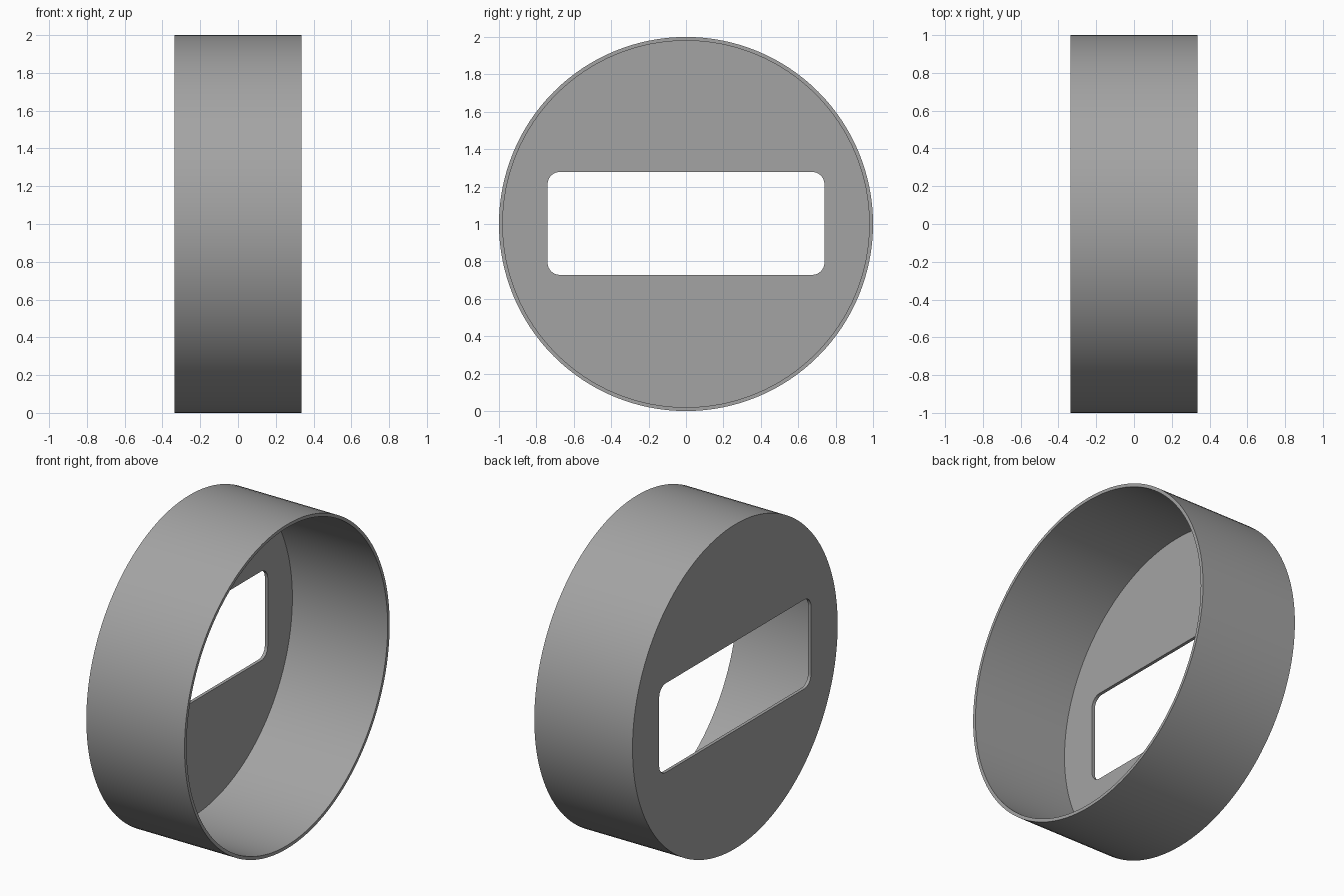
import bpy, bmesh, math

if "Cube" in bpy.data.objects:
    bpy.data.objects.remove(bpy.data.objects["Cube"])

SEG = 128                      # sides of the round shell
HALF = 0.335                   # half depth along x
R_OUT, R_IN, FLOOR = 1.0, 0.98, 0.02
SLOT_Y, SLOT_Z, SLOT_R = 0.74, 0.275, 0.065

grey = bpy.data.materials.new("plain grey")
grey.diffuse_color = (0.37, 0.37, 0.37, 1)
grey.use_nodes = True
grey.node_tree.nodes["Principled BSDF"].inputs["Base Color"].default_value = grey.diffuse_color


def make_object(name, bm):
    bmesh.ops.recalc_face_normals(bm, faces=bm.faces)
    mesh = bpy.data.meshes.new(name)
    bm.to_mesh(mesh)
    bm.free()
    mesh.materials.append(grey)
    ob = bpy.data.objects.new(name, mesh)
    bpy.context.collection.objects.link(ob)
    return ob


def loft(name, loops):
    """Join successive closed loops with quads and cap both ends."""
    bm = bmesh.new()
    rings = [[bm.verts.new(p) for p in loop] for loop in loops]
    for a, b in zip(rings, rings[1:]):
        n = len(a)
        for i in range(n):
            j = (i + 1) % n
            bm.faces.new((a[i], a[j], b[j], b[i]))
    bm.faces.new(rings[0])
    bm.faces.new(rings[-1])
    return make_object(name, bm)


def circle(x, r):
    return [(x, r * math.cos(2 * math.pi * i / SEG), 1 + r * math.sin(2 * math.pi * i / SEG))
            for i in range(SEG)]


def rounded_slot(x):
    pts = []
    for k, (sy, sz) in enumerate([(1, 1), (-1, 1), (-1, -1), (1, -1)]):
        for i in range(9):
            a = math.pi / 2 * (k + i / 8)
            pts.append((x, sy * (SLOT_Y - SLOT_R) + SLOT_R * math.cos(a),
                        1.003 + sz * (SLOT_Z - SLOT_R) + SLOT_R * math.sin(a)))
    return pts


# Round thin-walled cup, open towards +x
cup = loft("round_cup", [circle(-HALF, R_OUT), circle(HALF, R_OUT),
                         circle(HALF, R_IN), circle(-HALF + FLOOR, R_IN)])

# Rounded rectangular slot through the cup floor
cutter = loft("slot_cutter", [rounded_slot(-HALF - 0.1), rounded_slot(-HALF + FLOOR + 0.1)])
cutter.hide_render = True

cut = cup.modifiers.new("slot", 'BOOLEAN')
cut.operation = 'DIFFERENCE'
cut.solver = 'EXACT'
cut.object = cutter

bpy.ops.object.select_all(action='DESELECT')
cup.select_set(True)
bpy.context.view_layer.objects.active = cup
bpy.ops.object.modifier_apply(modifier=cut.name)
bpy.data.objects.remove(cutter)

# Smooth curved walls, crisp rims
bpy.ops.object.shade_smooth_by_angle(angle=math.radians(30))
